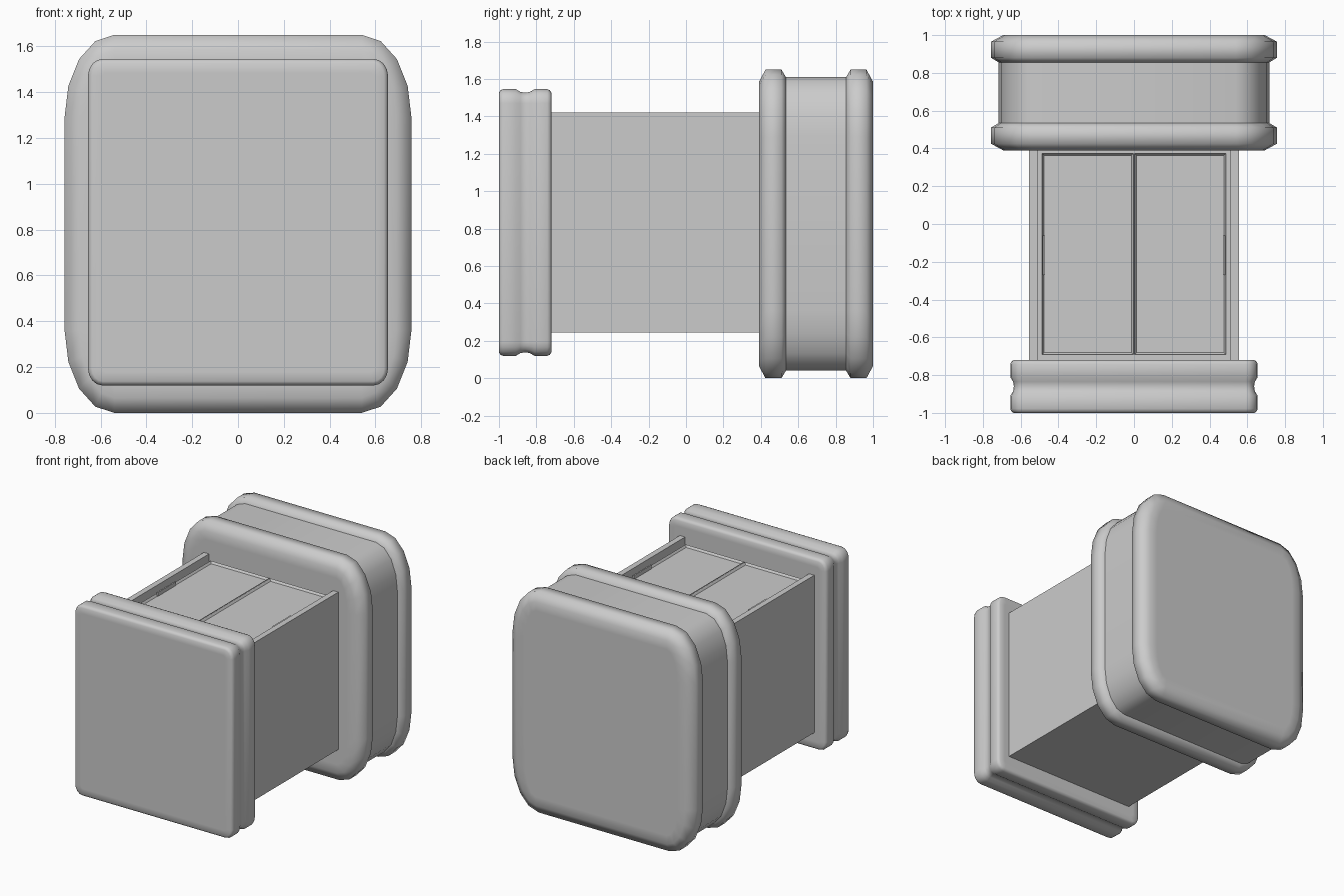
import bpy, bmesh, math

if "Cube" in bpy.data.objects:
    bpy.data.objects.remove(bpy.data.objects["Cube"])

grey = bpy.data.materials.new("light_grey")
grey.diffuse_color = (0.6, 0.6, 0.6, 1)
grey.use_nodes = True
grey.node_tree.nodes["Principled BSDF"].inputs["Base Color"].default_value = grey.diffuse_color


def finish(name, bm, smooth=None):
    bmesh.ops.recalc_face_normals(bm, faces=bm.faces[:])
    me = bpy.data.meshes.new(name)
    bm.to_mesh(me)
    bm.free()
    me.materials.append(grey)
    ob = bpy.data.objects.new(name, me)
    bpy.context.collection.objects.link(ob)
    if smooth:
        bpy.ops.object.select_all(action='DESELECT')
        ob.select_set(True)
        bpy.context.view_layer.objects.active = ob
        bpy.ops.object.shade_smooth_by_angle(angle=math.radians(smooth))
    return ob


def outline(hx, hz, rx, rz, segs, inset):
    """Rounded rectangle with elliptical corners, shrunk by inset."""
    cx, cz = hx - rx, hz - rz
    ax, az = rx - inset, rz - inset
    if ax < 0.02:
        cx, ax = cx + ax - 0.02, 0.02
    if az < 0.02:
        cz, az = cz + az - 0.02, 0.02
    pts = []
    for q, (sx, sz) in enumerate(((1, 1), (-1, 1), (-1, -1), (1, -1))):
        for i in range(segs + 1):
            a = math.pi / 2 * (q + i / segs)
            pts.append((sx * cx + ax * math.cos(a), sz * cz + az * math.sin(a)))
    return pts


def loft(name, shape, zc, profile, smooth):
    """Skin rounded rectangles along y; profile = (y, inset) pairs."""
    bm = bmesh.new()
    rings = [[bm.verts.new((x, y, zc + z)) for x, z in outline(*shape, inset)]
             for y, inset in profile]
    n = len(rings[0])
    for a, b in zip(rings, rings[1:]):
        for i in range(n):
            j = (i + 1) % n
            bm.faces.new((a[i], a[j], b[j], b[i]))
    bm.faces.new(rings[0])
    bm.faces.new(rings[-1])
    return finish(name, bm, smooth)


def extrude(name, pts, y0, y1):
    """Extrude an x-z profile along y."""
    bm = bmesh.new()
    a = [bm.verts.new((x, y0, z)) for x, z in pts]
    b = [bm.verts.new((x, y1, z)) for x, z in pts]
    for i in range(len(pts)):
        j = (i + 1) % len(pts)
        bm.faces.new((a[i], a[j], b[j], b[i]))
    bm.faces.new(a)
    bm.faces.new(b)
    return finish(name, bm)


# Back block: two padded rims around a slimmer band
block = (0.757, 0.825, 0.217, 0.36, 4)
rim = [(0, 0.13), (0, 0.065), (0.035, 0), (0.12, 0), (0.147, 0.045), (0.147, 0.1)]
loft("back_block_front_rim", block, 0.825, [(0.39 + y, i) for y, i in rim], 65)
loft("back_block_rear_rim", block, 0.825, [(1.0 - y, i) for y, i in rim], 65)
loft("back_block_band", block, 0.825, [(0.5, 0.04), (0.9, 0.04)], 35)

# Front plate with a soft groove around its edge
plate = [(-1.0, 0.06), (-1.0, 0.018), (-0.992, 0.006), (-0.978, 0), (-0.91, 0),
         (-0.885, 0.015), (-0.86, 0.019), (-0.835, 0.015), (-0.81, 0),
         (-0.742, 0), (-0.728, 0.006), (-0.72, 0.018), (-0.72, 0.06)]
loft("front_plate", (0.655, 0.713, 0.065, 0.075, 4), 0.8325, plate, 65)

# Body: trough with raised side walls on top
extrude("body", [(-0.555, 0.245), (0.555, 0.245), (0.555, 1.42), (0.512, 1.42),
                 (0.512, 1.36), (-0.512, 1.36), (-0.512, 1.42), (-0.555, 1.42)],
        -0.74, 0.41)

for side, label in ((-1, "left"), (1, "right")):
    # Top hatch with a thin raised frame
    bm = bmesh.new()
    x0, x1, y0, y1 = side * 0.003, side * 0.487, -0.692, 0.374
    base = bm.faces.new([bm.verts.new(p + (1.355,)) for p in
                         ((x0, y0), (x1, y0), (x1, y1), (x0, y1))])
    ext = bmesh.ops.extrude_face_region(bm, geom=[base])["geom"]
    for v in [g for g in ext if isinstance(g, bmesh.types.BMVert)]:
        v.co.z = 1.382
    top = next(g for g in ext if isinstance(g, bmesh.types.BMFace))
    bmesh.ops.recalc_face_normals(bm, faces=bm.faces[:])
    bmesh.ops.inset_region(bm, faces=[top], thickness=0.015, depth=0)
    for v in top.verts:
        v.co.z = 1.366
    finish(label + "_hatch", bm)
    # Slim handle along the outer edge of the hatch
    xa, xb = sorted((side * 0.472, side * 0.482))
    extrude(label + "_handle", [(xa, 1.36), (xb, 1.36), (xb, 1.395), (xa, 1.395)],
            -0.27, -0.06)
